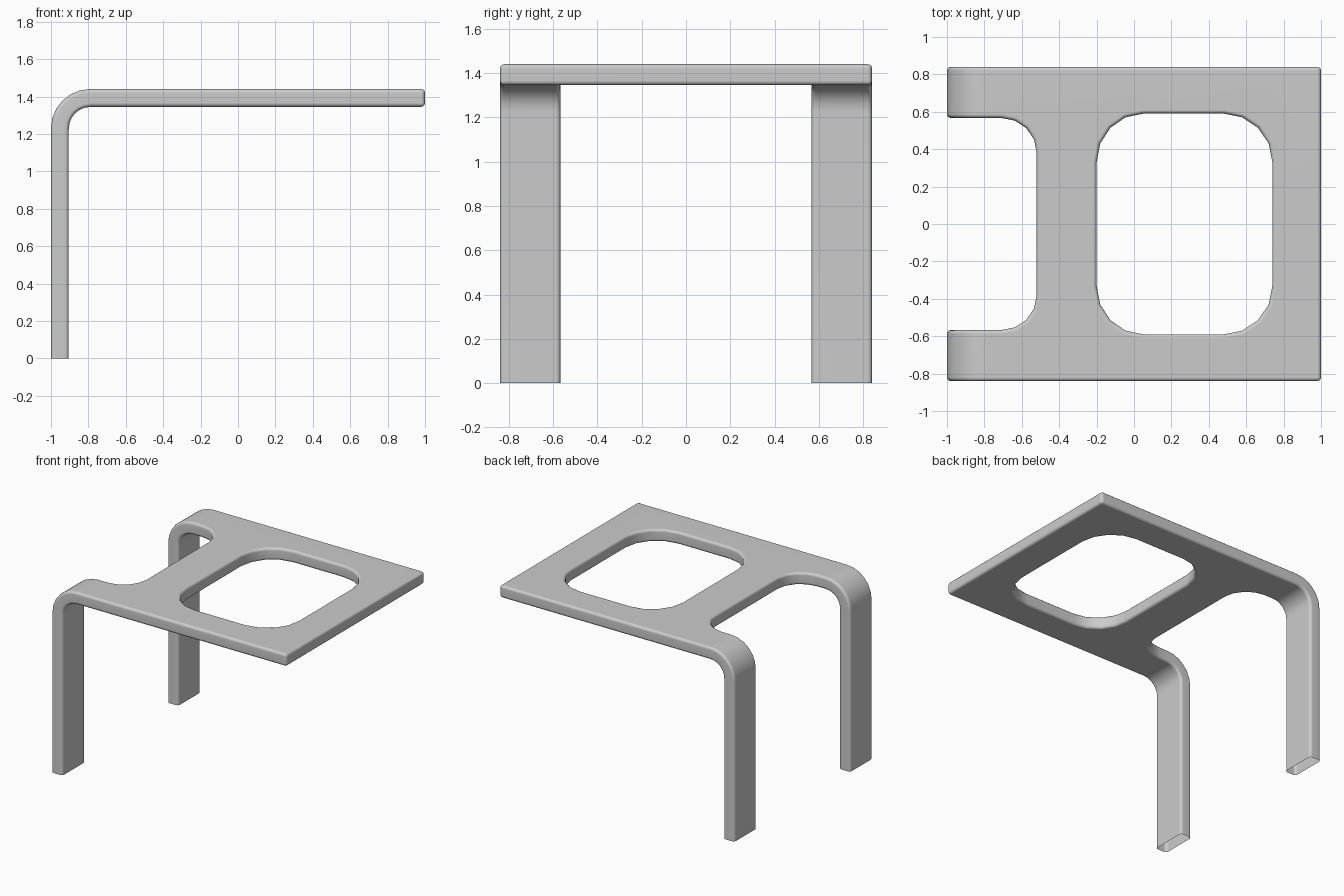
import bpy, bmesh
from math import sin, cos, pi, radians

if "Cube" in bpy.data.objects:
    bpy.data.objects.remove(bpy.data.objects["Cube"])

Y_OUT, Y_IN, THICK = 0.84, 0.567, 0.095
BX, BZ, R = -0.79, 1.23, 0.21          # bend centre and outer radius


def arc(cx, cy, rx, ry, a0, a1, n=4):
    pts = []
    for i in range(n + 1):
        a = radians(a0 + (a1 - a0) * i / n)
        pts.append((cx + rx * cos(a), cy + ry * sin(a)))
    return pts


# half of the top plate (y > 0), with half of the window and the notch
outline = [(BX, Y_OUT), (BX, Y_IN)]
outline += arc(-0.71, 0.38, 0.19, Y_IN - 0.38, 90, 0)
outline += [(-0.52, 0), (-0.20, 0)]
outline += arc(0.05, 0.33, 0.25, 0.26, 180, 90)
outline += arc(0.48, 0.33, 0.26, 0.26, 90, 0)
outline += [(0.74, 0), (1, 0), (1, Y_OUT)]

bm = bmesh.new()
plate = [bm.verts.new((x, y, BZ + R)) for x, y in outline]
bm.faces.new(plate)

# bent strip running down into the leg
path = [(BX - R * sin(a), BZ + R * cos(a))
        for a in [pi / 2 * i / 6 for i in range(1, 7)]] + [(BX - R, 0)]
prev = plate[:2]
for x, z in path:
    row = [bm.verts.new((x, y, z)) for y in (Y_OUT, Y_IN)]
    bm.faces.new((prev[0], row[0], row[1], prev[1]))
    prev = row
bm.normal_update()
for f in bm.faces:
    if f.normal.z - f.normal.x < 0:
        f.normal_flip()

me = bpy.data.meshes.new("table_frame")
bm.to_mesh(me)
bm.free()
obj = bpy.data.objects.new("table_frame", me)
bpy.context.collection.objects.link(obj)
bpy.context.view_layer.objects.active = obj
obj.select_set(True)

# mirror to the other side and give the sheet its thickness
m = obj.modifiers.new("mirror", 'MIRROR')
m.use_axis = (False, True, False)
s = obj.modifiers.new("thickness", 'SOLIDIFY')
s.thickness, s.offset, s.use_even_offset = THICK, -1, True
for name in ("mirror", "thickness"):
    bpy.ops.object.modifier_apply(modifier=name)

# open leg ends
bm = bmesh.new()
bm.from_mesh(obj.data)
ends = [f for f in bm.faces if all(abs(v.co.z) < 1e-3 for v in f.verts)]
bmesh.ops.delete(bm, geom=ends, context='FACES_ONLY')
bm.to_mesh(obj.data)
bm.free()

# rounded rim
b = obj.modifiers.new("rim", 'BEVEL')
b.width, b.segments = 0.02, 3
b.limit_method, b.angle_limit = 'ANGLE', radians(45)
bpy.ops.object.modifier_apply(modifier="rim")
bpy.ops.object.shade_smooth_by_angle(angle=radians(40))
w = obj.modifiers.new("flat_shading", 'WEIGHTED_NORMAL')
w.keep_sharp = True
